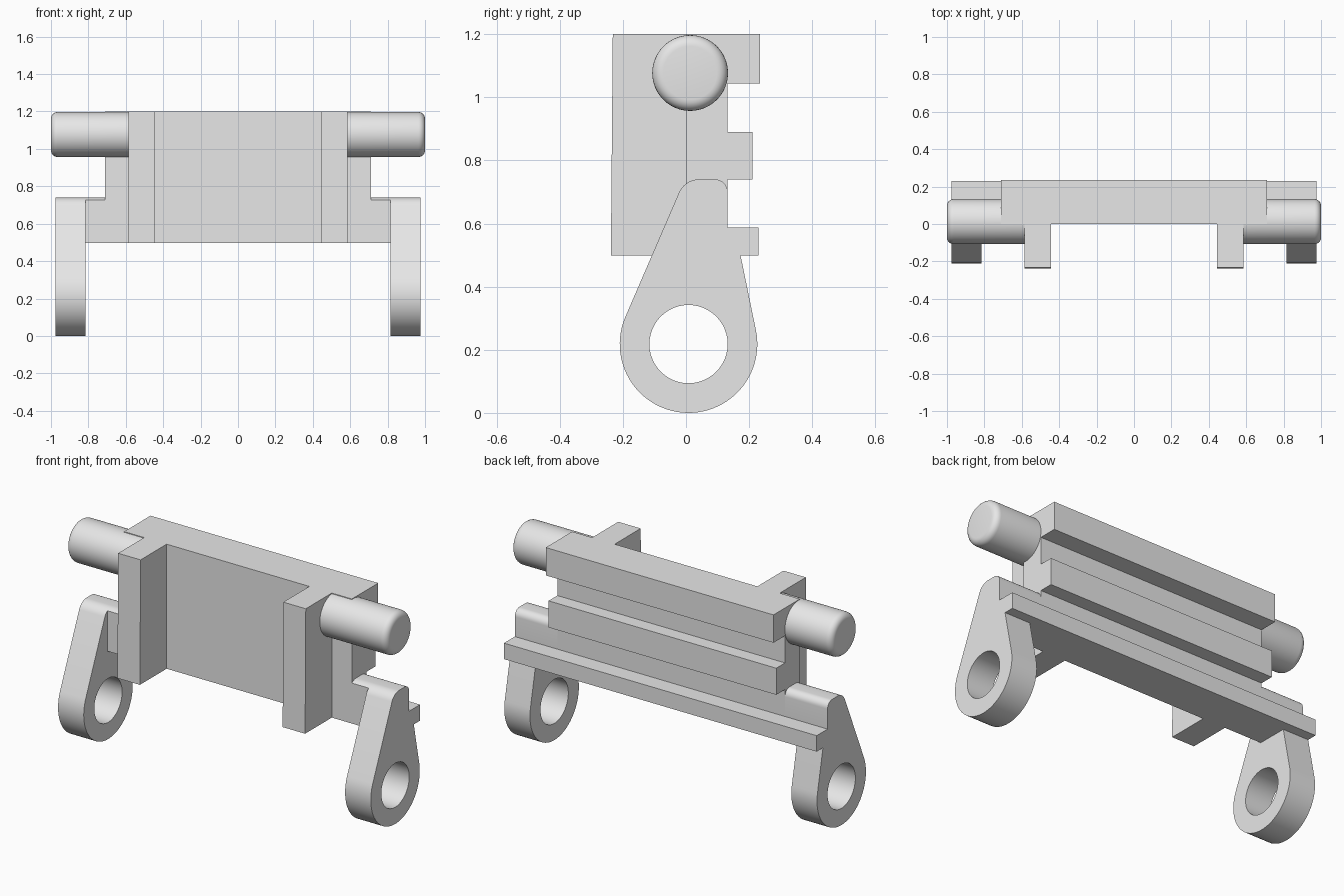
import bpy
import bmesh
import math

cube = bpy.data.objects.get("Cube")
if cube:
    bpy.data.objects.remove(cube, do_unlink=True)

grey = bpy.data.materials.new("light grey")
grey.use_nodes = True
COLOUR = (0.8, 0.8, 0.8, 1.0)
grey.diffuse_color = COLOUR
grey.node_tree.nodes["Principled BSDF"].inputs["Base Color"].default_value = COLOUR


def arc(cy, cz, r, a0, a1, n):
    """Points on an arc in the y-z plane, angles in degrees."""
    return [(cy + r * math.cos(math.radians(a0 + (a1 - a0) * i / n)),
             cz + r * math.sin(math.radians(a0 + (a1 - a0) * i / n))) for i in range(n + 1)]


def prism(name, loops, x0, x1, mirror=True, round_end=0.0):
    """Extrude y-z outlines (the second one is a hole) from x0 to x1."""
    bm = bmesh.new()
    edges = []
    for loop in loops:
        vs = [bm.verts.new((x0, y, z)) for y, z in loop]
        if len(loops) == 1:
            bm.faces.new(vs)
        else:
            edges += [bm.edges.new((vs[i - 1], vs[i])) for i in range(len(vs))]
    if edges:
        bmesh.ops.triangle_fill(bm, edges=edges, use_beauty=True)
    out = bmesh.ops.extrude_face_region(bm, geom=bm.faces[:])
    moved = [g for g in out["geom"] if isinstance(g, bmesh.types.BMVert)]
    bmesh.ops.translate(bm, verts=moved, vec=(x1 - x0, 0, 0))
    bmesh.ops.recalc_face_normals(bm, faces=bm.faces[:])
    if round_end:
        rim = [e for e in bm.edges if all(abs(v.co.x - x1) < 1e-5 for v in e.verts)]
        bmesh.ops.bevel(bm, geom=rim, offset=round_end, segments=6, profile=0.5,
                        affect='EDGES')
    mesh = bpy.data.meshes.new(name)
    bm.to_mesh(mesh)
    bm.free()
    mesh.materials.append(grey)
    ob = bpy.data.objects.new(name, mesh)
    bpy.context.collection.objects.link(ob)
    bpy.ops.object.select_all(action='DESELECT')
    ob.select_set(True)
    bpy.context.view_layer.objects.active = ob
    bpy.ops.object.shade_smooth_by_angle(angle=math.radians(30))
    if mirror:
        ob.modifiers.new("Mirror", 'MIRROR').use_axis[0] = True
    return ob


BACK, BASE, TOP = 0.132, 0.498, 1.2

# Lower rail step, shared by plate, shoulders and arms
rail_step = [(BACK, 0.588), (0.229, 0.588), (0.229, BASE)]

# Central plate with its three horizontal rails on the back
plate = [(0, BASE), (0, TOP), (0.235, TOP), (0.235, 1.043), (BACK, 1.043),
         (BACK, 0.89), (0.21, 0.89), (0.21, 0.74), (BACK, 0.74)] + rail_step
prism("back_plate", [plate], -0.71, 0.71, mirror=False)

# Front ribs, very slightly tapered
prism("front_rib", [[(0, BASE), (0, TOP), (-0.232, TOP), (-0.238, BASE)]], 0.445, 0.585)

# Shoulders joining plate and arms
rear_corner = arc(0.092, 0.70, 0.04, 90, 0, 8)
shoulder = [(0, BASE)] + arc(0.042, 0.67, 0.07, 126.9, 90, 6) + rear_corner + rail_step
prism("shoulder", [shoulder], 0.71, 0.815)

# Arms ending in a ring
ring_y, ring_z = 0.008, 0.218
arm = (arc(0.042, 0.67, 0.07, 156.5, 90, 10) + rear_corner + rail_step + [(0.173, BASE)]
       + arc(ring_y, ring_z, 0.218, 11.8, -203.5, 48))
hole = arc(ring_y, ring_z, 0.124, 0, 360, 48)[:-1]
prism("ring_arm", [arm, hole], 0.815, 0.975)

# Side pins with rounded ends
prism("side_pin", [arc(0.013, 1.077, 0.12, 0, 360, 64)[:-1]], 0.52, 1.0, round_end=0.035)
